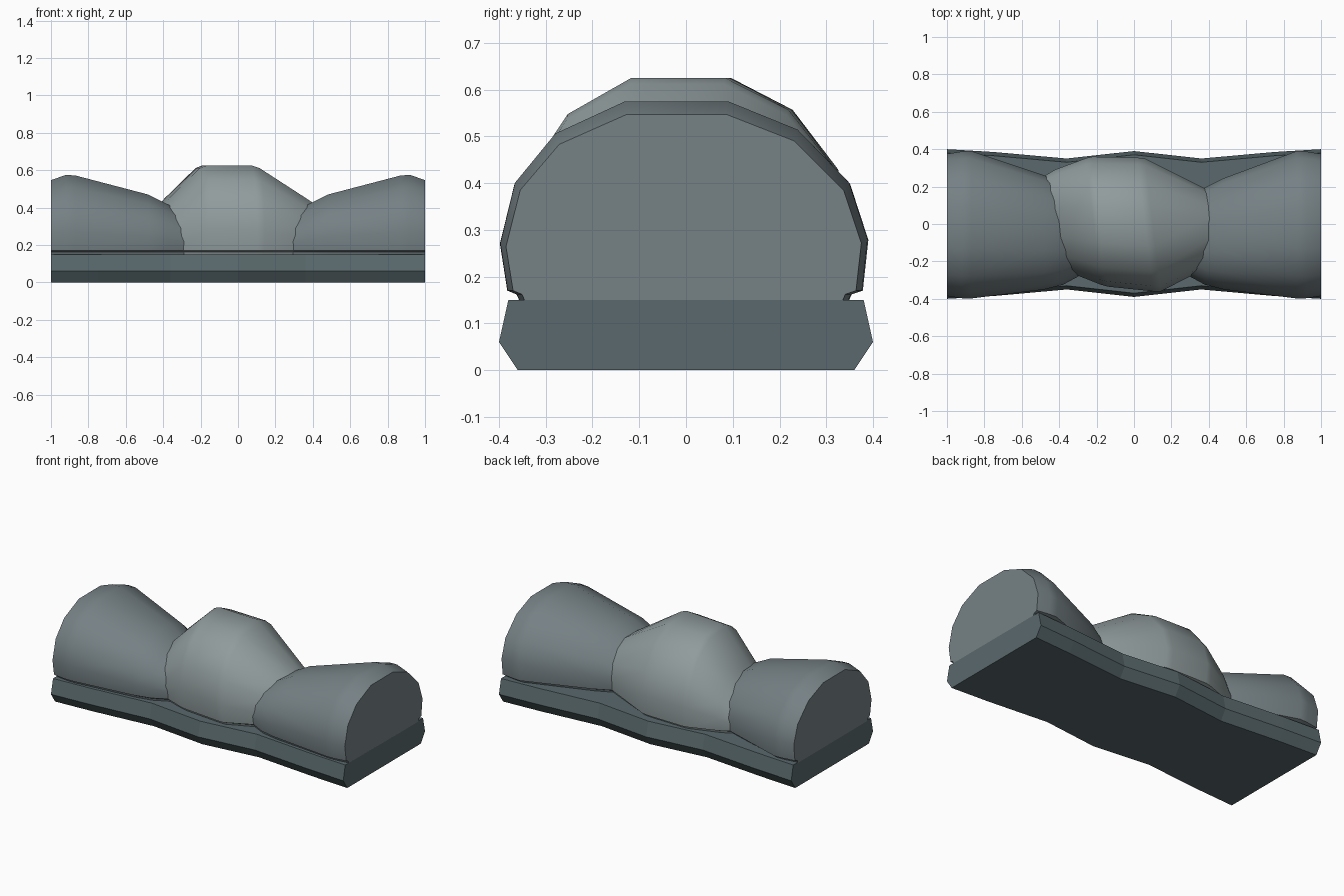
import bpy, bmesh, math

if "Cube" in bpy.data.objects:
    bpy.data.objects.remove(bpy.data.objects["Cube"])


def material(name, rgb):
    m = bpy.data.materials.new(name)
    m.diffuse_color = (*rgb, 1)
    m.use_nodes = True
    m.node_tree.nodes["Principled BSDF"].inputs["Base Color"].default_value = m.diffuse_color
    return m


def loft(name, rings, mat, smooth=None):
    bm = bmesh.new()
    loops = [[bm.verts.new(p) for p in r] for r in rings]
    n = len(loops[0])
    for a, b in zip(loops, loops[1:]):
        for i in range(n):
            j = (i + 1) % n
            bm.faces.new((a[i], a[j], b[j], b[i]))
    bm.faces.new(loops[0])
    bm.faces.new(loops[-1])
    bmesh.ops.recalc_face_normals(bm, faces=bm.faces)
    me = bpy.data.meshes.new(name)
    bm.to_mesh(me)
    bm.free()
    ob = bpy.data.objects.new(name, me)
    bpy.context.collection.objects.link(ob)
    me.materials.append(mat)
    if smooth:
        bpy.ops.object.select_all(action='DESELECT')
        ob.select_set(True)
        bpy.context.view_layer.objects.active = ob
        bpy.ops.object.shade_smooth_by_angle(angle=math.radians(smooth))
    return ob


# Arched stone cross-section: across -1..1, height 0..1
ARCH = [(-.96, 0), (-1, .25), (-.92, .57), (-.70, .83), (-.32, 1), (.24, 1),
        (.62, .85), (.90, .57), (1, .27), (.97, 0)]


def arch_ring(x, y0, y1, top, skew=0):
    mid, half = (y0 + y1) / 2, (y1 - y0) / 2
    pts = [(-.89, .145), (-.91, .162)]
    pts += [(u, .17 + v * (top - .17)) for u, v in ARCH]
    pts += [(.91, .162), (.89, .145)]
    return [(x + skew * (mid + u * half), mid + u * half, z) for u, z in pts]


dark = material("dark_stone", (.10, .14, .15))
mid = material("mid_stone", (.18, .22, .235))
light = material("light_stone", (.28, .33, .335))

# Wavy plinth with chamfered sides
plinth = []
for x, w in [(-1, .40), (-.75, .385), (-.36, .35), (0, .39), (.36, .35), (.75, .385), (1, .40)]:
    half = [(w - .04, 0), (w, .06), (w - .02, .15)]
    plinth.append([(x, y, z) for y, z in half] + [(x, -y, z) for y, z in reversed(half)])
loft("plinth", plinth, dark)

# Pair of tapering end stones
for side, s in (("left", -1), ("right", 1)):
    back = .25 if s < 0 else .235
    rings = [arch_ring(s * x, y0, y1, t) for x, y0, y1, t in [
        (1, -.385, .375, .547), (.92, -.397, .388, .575), (.87, -.398, .39, .572),
        (.48, -.35, back + .01, .47), (.38, -.325, back - .04, .42), (.15, -.2, .1, .30)]]
    loft(side + "_stone", rings, mid, 30)

# Central stone, slightly skewed
center = [arch_ring(*a) for a in [
    (-.50, -.18, .23, .32, -.1), (-.38, -.26, .29, .45, -.15), (-.215, -.325, .352, .612, -.12),
    (-.18, -.335, .36, .625, -.12), (.06, -.36, .355, .625, -.12), (.10, -.36, .35, .612, -.12),
    (.38, -.24, .19, .44, 0), (.50, -.17, .12, .36, 0)]]
loft("center_stone", center, light, 30)
